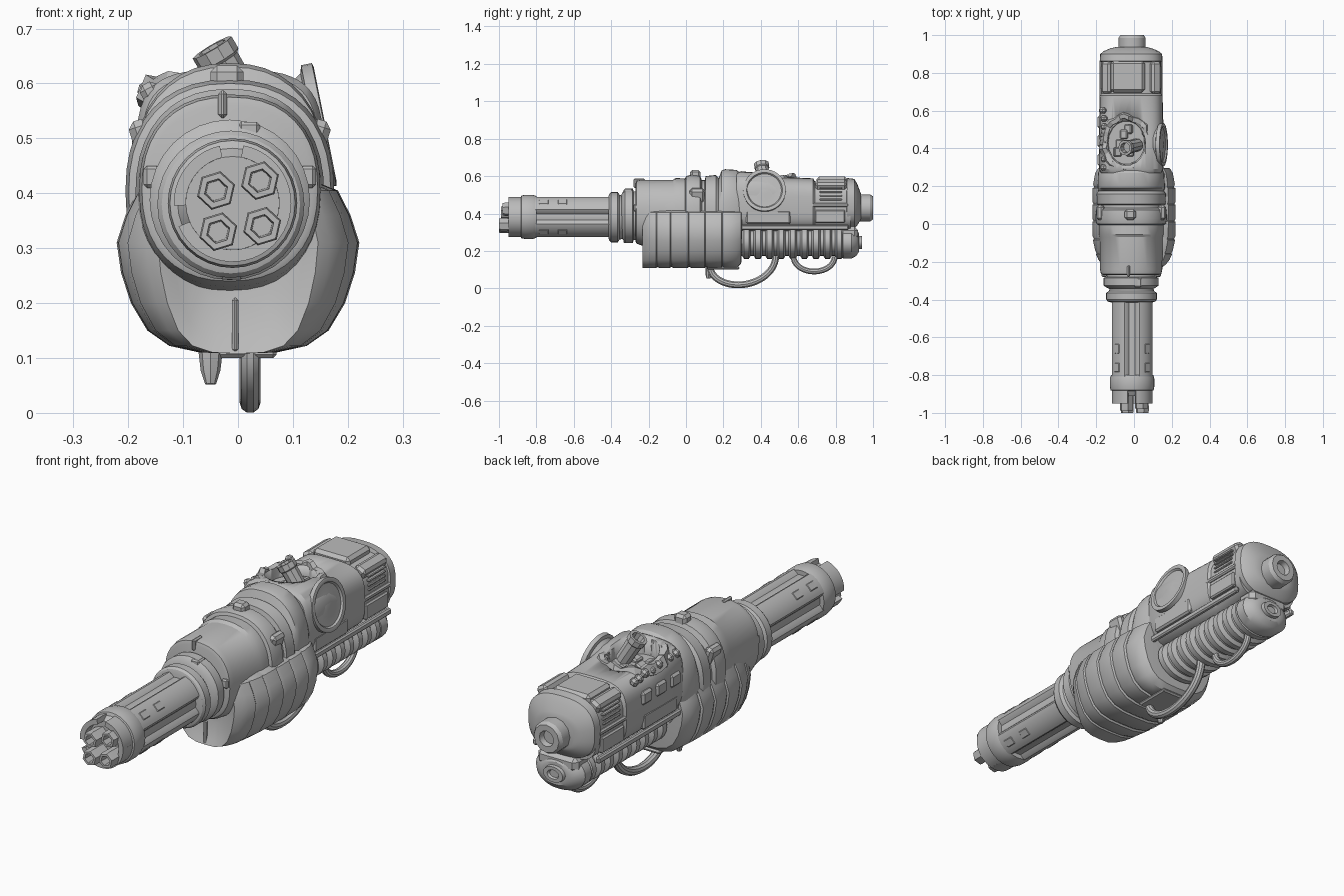
import bpy, bmesh, math, random
from mathutils import Vector, Matrix

if "Cube" in bpy.data.objects:
    bpy.data.objects.remove(bpy.data.objects["Cube"])

random.seed(4)
CX = -0.015
grey = bpy.data.materials.new("plain_grey")
grey.diffuse_color = (0.5, 0.5, 0.5, 1)
grey.use_nodes = True
grey.node_tree.nodes["Principled BSDF"].inputs["Base Color"].default_value = grey.diffuse_color


def finish(name, bm, angle=32):
    bmesh.ops.recalc_face_normals(bm, faces=bm.faces)
    me = bpy.data.meshes.new(name)
    bm.to_mesh(me)
    bm.free()
    me.materials.append(grey)
    ob = bpy.data.objects.new(name, me)
    bpy.context.collection.objects.link(ob)
    bpy.ops.object.select_all(action='DESELECT')
    ob.select_set(True)
    bpy.context.view_layer.objects.active = ob
    bpy.ops.object.shade_smooth_by_angle(angle=math.radians(angle))
    return ob


def loft(name, sections, matrix=None, closed=False, angle=32):
    bm = bmesh.new()
    rings = [[bm.verts.new(p) for p in s] for s in sections]
    n = len(rings[0])
    pairs = list(zip(rings, rings[1:])) + ([(rings[-1], rings[0])] if closed else [])
    for a, b in pairs:
        for i in range(n):
            j = (i + 1) % n
            bm.faces.new((a[i], a[j], b[j], b[i]))
    if not closed:
        bm.faces.new(rings[0])
        bm.faces.new(rings[-1][::-1])
    if matrix:
        bm.transform(matrix)
    return finish(name, bm, angle)


def tube(name, profile, cx=0.0, cz=0.0, n=32, sx=1.0, turn=0.0, matrix=None):
    # round part along y from (y, radius) pairs
    secs = [[(cx + r * sx * math.cos(t), y, cz + r * math.sin(t))
             for t in (turn + 2 * math.pi * i / n for i in range(n))] for y, r in profile]
    return loft(name, secs, matrix)


def shell(name, sections, power, n=40):
    # rounded-box cross sections (y, half width, top, bottom)
    secs = []
    for y, rx, top, bot in sections:
        ring = []
        for i in range(n):
            c, s = math.cos(2 * math.pi * i / n), math.sin(2 * math.pi * i / n)
            x = math.copysign(abs(c) ** (2 / power), c) * rx
            z = math.copysign(abs(s) ** (2 / power), s) * (top - bot) / 2
            ring.append((CX + x, y, (top + bot) / 2 + z))
        secs.append(ring)
    return loft(name, secs)


def box(name, centre, size, rot=0.0, bevel=0.006):
    bm = bmesh.new()
    bmesh.ops.create_cube(bm, size=1)
    bm.transform(Matrix.Diagonal((*size, 1)))
    if bevel:
        bmesh.ops.bevel(bm, geom=bm.edges[:], offset=bevel, segments=1, affect='EDGES')
    bm.transform(Matrix.Translation(centre) @ Matrix.Rotation(rot, 4, 'Y'))
    return finish(name, bm)


def aim(origin, direction):
    rot = Vector((0, 1, 0)).rotation_difference(Vector(direction)).to_matrix().to_4x4()
    return Matrix.Translation(origin) @ rot


# Four hexagonal muzzles
AX, AZ = -0.01, 0.382
for i, (x, z, y) in enumerate([(-.04, .405, -.99), (.04, .423, -.98), (.044, .34, -1.0), (-.036, .33, -1.0)]):
    tube(f"muzzle_{i}", [(-.8, .034), (y + .01, .036), (y, .033), (y, .022), (y + .07, .019)],
         x, z, n=6, turn=.3)
    # petal of the muzzle cap behind each opening
    a = math.atan2(z - AZ, x - AX)
    arc = [a + math.radians(d) for d in range(-40, 41, 8)]
    prof = [(AX + .107 * math.cos(t), AZ + .107 * math.sin(t)) for t in arc]
    prof += [(AX + .085 * math.cos(t), AZ + .085 * math.sin(t)) for t in arc[::-1]]
    loft(f"cap_petal_{i}", [[(px, yy, pz) for px, pz in prof] for yy in (-.95, -.86)])
tube("muzzle_core", [(-.91, .015), (-.88, .04), (-.8, .05)], AX, AZ, 12)
tube("muzzle_collar", [(-.91, .085), (-.885, .1), (-.88, .114), (-.86, .118), (-.82, .118), (-.80, .112)], AX, AZ)

# Fluted barrel casing: four lobes with grooves between
secs = []
for y in (-.82, -.40):
    ring = []
    for i in range(72):
        d = abs((i * 5 + 45) % 90 - 45)
        r = .092 if d < 13 else (.105 if d < 18 else .114)
        t = math.radians(i * 5)
        ring.append((AX + r * math.cos(t), y, AZ + r * math.sin(t)))
    secs.append(ring)
loft("barrel_casing", secs)
for k in range(4):
    t = math.radians(45 + 90 * k)
    for y in (-.76, -.66):
        box("casing_vent", (AX + .11 * math.cos(t), y, AZ + .11 * math.sin(t)), (.012, .05, .035), -t, .003)

# Collar rings between barrel and housing
tube("front_ring", [(-.415, .11), (-.41, .126), (-.40, .134), (-.365, .134), (-.355, .12), (-.34, .115)], -.013, .38)
tube("rear_ring", [(-.345, .115), (-.33, .14), (-.325, .146), (-.285, .146), (-.28, .13), (-.22, .13)], -.015, .388)
box("ring_block_top", (.02, -.31, .515), (.04, .05, .03))
box("ring_block_bottom", (-.012, -.31, .255), (.045, .05, .025))
for sx in (-1, 1):
    box("ring_bracket", (CX + sx * .142, -.24, .43), (.03, .08, .04))

# Upper housing with stepped bands
shell("upper_housing", [
    (-.27, .15, .56, .25), (-.265, .16, .575, .24), (-.24, .165, .58, .23), (-.07, .168, .58, .2),
    (-.055, .172, .59, .2), (-.005, .172, .587, .2), (0, .184, .60, .2), (.03, .19, .607, .2), (.075, .187, .602, .2),
    (.085, .174, .578, .2), (.1, .174, .578, .2), (.105, .182, .60, .2), (.16, .184, .606, .2),
    (.175, .174, .59, .2), (.19, .178, .63, .2), (.21, .178, .637, .2), (.27, .175, .633, .2),
    (.30, .16, .61, .22)], 2.3)
box("band_clamp", (-.02, .05, .608), (.06, .055, .05), 0, .012)
box("front_fin", (-.028, -.25, .562), (.016, .06, .05))
for sx in (-1, 1):
    box("shoulder_block", (CX + sx * .155, .06, .49), (.04, .08, .09), sx * .3, .012)

# Bulging lower body with ribs and a swept front
half = [(0, .108), (.07, .11), (.125, .122), (.165, .15), (.195, .2), (.213, .255), (.221, .31),
        (.205, .36), (.182, .405), (.12, .43), (0, .43)]
outline = half + [(-x, z) for x, z in half[-2:0:-1]]
stations = [(-.2, .4, .7), (-.222, .55, .92), (-.232, .66, 1), (-.215, .76, 1), (-.19, .85, 1), (-.16, .91, 1),
            (-.155, .895, .98), (-.14, .93, 1), (-.085, .985, 1), (-.08, .96, .975), (-.065, .99, 1), (.01, 1, 1),
            (.015, .97, .975), (.03, 1, 1), (.10, 1, 1), (.105, .97, .975), (.12, 1, 1), (.19, .99, 1),
            (.195, .95, .975), (.21, .98, 1), (.27, .93, 1), (.295, .86, .92), (.30, .6, .7)]
loft("lower_body", [[(x * fx, y, .41 - (.41 - z) * fz) for x, z in outline] for y, fx, fz in stations], angle=40)
box("prow_ridge", (-.005, -.222, .16), (.012, .022, .1), 0, .005)
box("bottom_plate", (.0, .2, .108), (.14, .17, .016))
tube("bottom_peg", [(0, .022), (.035, .018), (.06, .01)], n=8, matrix=aim((-.05, .125, .112), (0, -.1, -1)))

# Boxy rear housing with an opened, ragged hole in its top
rear = shell("rear_housing", [
    (.27, .16, .615, .31), (.29, .17, .625, .305), (.44, .17, .618, .305), (.50, .168, .595, .305), (.68, .167, .588, .305),
    (.69, .158, .57, .31), (.88, .157, .57, .31)], 3.4, 48)
cut = tube("hole_cutter", [(-.07, .115), (.2, .14)], n=18, sx=.84, matrix=aim((-.04, .43, .62), (0, 0, 1)))
cut.hide_render = True
mod = rear.modifiers.new("hole", 'BOOLEAN')
mod.operation, mod.object, mod.solver = 'DIFFERENCE', cut, 'EXACT'
bpy.context.view_layer.objects.active = rear
bpy.ops.object.modifier_apply(modifier="hole")
bpy.data.objects.remove(cut, do_unlink=True)
rim = []
for i in range(30):
    t = 2 * math.pi * i / 30
    k, h = random.uniform(.93, 1.07), random.uniform(-.008, .01)
    zc = .618 - .02 * max(0, math.sin(t)) - .022 * abs(math.cos(t)) + h
    rim.append([(-.04 + math.cos(t) * (.112 * k + a), .43 + math.sin(t) * (.135 * k + a), zc + b)
                for a, b in ((-.016, -.06), (-.01, .008), (.012, .012), (.03, -.03))])
loft("ragged_rim", rim, closed=True, angle=20)
for i in range(5):
    box("hole_debris", (-.035 + random.uniform(-.06, .06), .43 + random.uniform(-.09, .09), .55),
        (.04, .05, .03), random.uniform(-.5, .5))

# Tilted pipe stub rising from the hole
tube("pipe_stub", [(-.03, .034), (.07, .036), (.075, .041), (.1, .041), (.1, .028), (.07, .026)], n=10,
     matrix=aim((.003, .415, .58), (-.5, -.12, .85)))

# Tilted round dial on the right side
tube("side_dial", [(-.05, .075), (-.012, .1), (-.008, .114), (.012, .114), (.014, .106), (.012, .096), (.004, .09),
                   (.004, .05), (.008, .02)], n=36, matrix=aim((.145, .42, .523), (1, 0, .2)))
tube("dial_mount", [(-.07, .07), (.0, .07)], n=20, matrix=aim((.14, .42, .5), (1, 0, .1)))

# Rear top blocks, side rails and vent slots
box("rear_top_block", (-.033, .78, .572), (.18, .165, .05), 0, .014)
for sx in (-1, 1):
    xs = CX + sx * .155
    box("rear_top_rail", (CX + sx * .125, .775, .55), (.055, .17, .055), sx * .5, .012)
    box("lower_side_rail", (xs, .58, .325), (.022, .58, .028))
    box("long_side_rail", (xs, .71, .445), (.024, .32, .022))
    box("rear_side_panel", (xs, .77, .385), (.022, .16, .07))
    box("front_side_panel", (xs, .44, .38), (.03, .24, .07), 0, .008)
    for k in range(4):
        box("vent_slat", (xs, .775, .475 + k * .02), (.016, .12, .009), 0, .003)
# Row of knobs along the left edge of the hole
for i in range(8):
    box("left_knob", (-.162 + random.uniform(-.006, .006), .30 + i * .043, .575 + random.uniform(-.012, .012)),
        (.035, .032, .035), -.5, .01)
for i in range(3):
    box("left_block", (-.18, .34 + i * .1, .49), (.026, .07, .06), 0, .01)

# Rounded rear end cap and nozzle
shell("rear_end_band", [(.855, .15, .57, .32), (.862, .166, .59, .315), (.90, .164, .585, .32),
                        (.915, .145, .56, .335), (.93, .11, .52, .36), (.936, .085, .505, .37)], 2.6)
tube("end_nozzle", [(.92, .072), (.985, .072), (1.0, .062), (1.0, .035), (.975, .03)], -.01, .43, 12)

# Ribbed lower canister and its end cap
prof = [(.27, .078)]
for i in range(9):
    y = .30 + i * .062
    prof += [(y, .074), (y + .01, .09), (y + .036, .09), (y + .046, .074)]
tube("ribbed_canister", prof + [(.87, .074)], 0, .248, 28, 1.36)
tube("lower_end_cap", [(.83, .07), (.84, .086), (.885, .086), (.91, .072), (.925, .05), (.925, .036),
                       (.94, .034), (.94, .02), (.93, .016)], 0, .245, 28, 1.42)
box("canister_bracket", (0, .87, .295), (.2, .1, .07), 0, .02)


# Hanging hoses
def hose(name, x, yc, ry, z0, drop, rise, r):
    secs = []
    for i in range(25):
        t = math.pi * i / 24
        p = Vector((x, yc - ry * math.cos(t), z0 - drop * math.sin(t) + rise * i / 24))
        tan = Vector((0, ry * math.sin(t), -drop * math.cos(t) + rise / math.pi)).normalized()
        nrm = Vector((1, 0, 0)).cross(tan)
        secs.append([p + r * (Vector((1, 0, 0)) * math.cos(a) + nrm * math.sin(a))
                     for a in (2 * math.pi * k / 10 for k in range(10))])
    loft(name, secs)


hose("front_hose", .022, .305, .175, .115, .125, .06, .019)
hose("rear_hose", .02, .685, .11, .17, .08, .0, .016)
